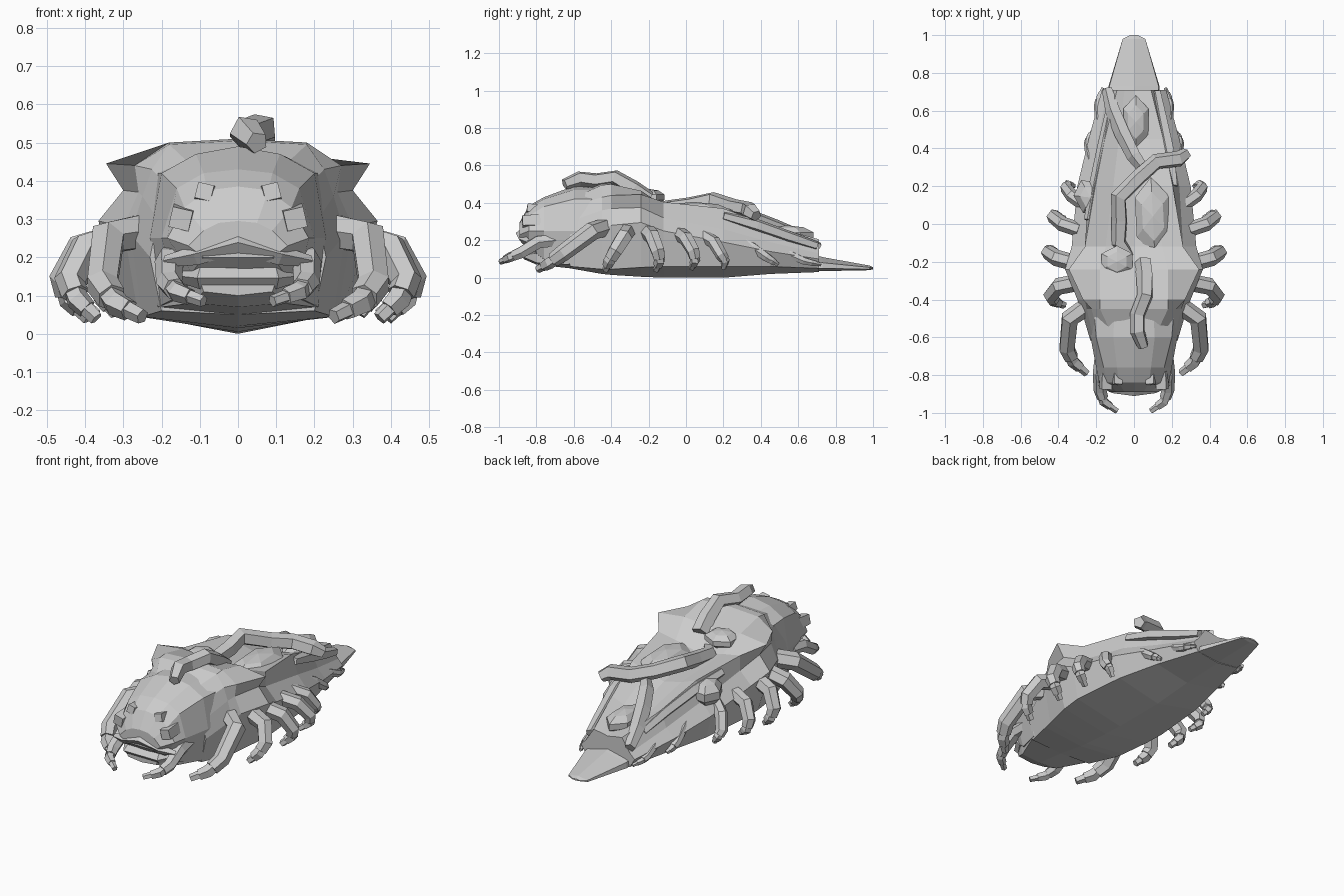
import bpy, bmesh
from mathutils import Vector, Matrix
from math import cos, sin, tau


def make(name, rings):
    """Skin a row of equal-length vertex rings into a closed flat-shaded mesh."""
    bm = bmesh.new()
    vs = [[bm.verts.new(p) for p in r] for r in rings]
    n = len(vs[0])
    for a, b in zip(vs, vs[1:]):
        for i in range(n):
            j = (i + 1) % n
            bm.faces.new((a[i], a[j], b[j], b[i]))
    bm.faces.new(vs[0])
    bm.faces.new(vs[-1])
    bmesh.ops.recalc_face_normals(bm, faces=bm.faces)
    me = bpy.data.meshes.new(name)
    bm.to_mesh(me)
    bm.free()
    ob = bpy.data.objects.new(name, me)
    bpy.context.collection.objects.link(ob)
    return ob


def loft(name, sections):
    """Each section: y, bottom z, (x, z)... , top z; mirrored across x."""
    rings = []
    for y, zb, *mid, zt in sections:
        half = [Vector((x, y, z)) for x, z in mid]
        rings.append([Vector((0, y, zb))] + half + [Vector((0, y, zt))]
                     + [Vector((-p.x, p.y, p.z)) for p in reversed(half)])
    return make(name, rings)


def tube(name, pts, radii, sides=6, phase=0.0):
    """Tapered faceted tube along a path; phase turns the cross-section."""
    pts = [Vector(p) for p in pts]
    rings, side, last = [], None, None
    for i, p in enumerate(pts):
        t = (pts[min(i + 1, len(pts) - 1)] - pts[max(i - 1, 0)]).normalized()
        if side is None:
            side = t.cross(Vector((0, 0.1, 1))).normalized()
        else:
            side = last.rotation_difference(t) @ side
        last = t
        up = side.cross(t)
        angles = [tau * (k + phase) / sides for k in range(sides)]
        rings.append([p + radii[i] * (side * cos(a) + up * sin(a)) for a in angles])
    return make(name, rings)


def blob(name, loc, size, turn=0.0):
    """Faceted lump from a coarse sphere."""
    bm = bmesh.new()
    bmesh.ops.create_uvsphere(bm, u_segments=6, v_segments=5, radius=1)
    me = bpy.data.meshes.new(name)
    bm.to_mesh(me)
    bm.free()
    me.transform(Matrix.Translation(loc) @ Matrix.Rotation(turn, 4, 'Z') @ Matrix.Diagonal((*size, 1)))
    bpy.context.collection.objects.link(bpy.data.objects.new(name, me))


# body: belly, flared lower plate, notch, upper plate ridge and sunken back
loft("body_shell", [
    (-.62, .05, (.20, .06), (.23, .20), (.21, .30), (.18, .38), (.10, .42), .43),
    (-.45, .02, (.25, .045), (.28, .26), (.25, .36), (.225, .43), (.18, .495), .505),
    (-.40, .015, (.26, .045), (.30, .28), (.26, .37), (.27, .44), (.18, .50), .51),
    (-.24, .005, (.29, .055), (.365, .295), (.30, .375), (.345, .445), (.18, .465), .45),
    (-.12, .0, (.30, .06), (.33, .25), (.26, .32), (.26, .405), (.15, .385), .35),
    (.20, .0, (.27, .06), (.30, .19), (.24, .26), (.205, .37), (.11, .335), .31),
    (.45, .02, (.21, .06), (.24, .14), (.19, .19), (.155, .28), (.08, .25), .23),
    (.71, .03, (.14, .05), (.17, .10), (.14, .13), (.09, .205), (.05, .20), .19)])

# flat tail plate
loft("tail_plate", [
    (.66, .035, (.135, .05), (.13, .09), .13),
    (.73, .035, (.135, .05), (.13, .08), .11),
    (.98, .04, (.06, .045), (.06, .055), .065),
    (1.0, .045, (.02, .047), (.02, .052), .055)])

# head
loft("head", [
    (-.42, .05, (.22, .07), (.25, .25), (.215, .42), (.10, .47), .48),
    (-.60, .05, (.21, .07), (.23, .25), (.20, .42), (.11, .47), .49),
    (-.76, .08, (.15, .10), (.20, .25), (.16, .38), (.09, .42), .43),
    (-.84, .15, (.12, .16), (.185, .25), (.14, .33), (.08, .375), .385),
    (-.89, .20, (.09, .20), (.13, .23), (.09, .27), (.05, .29), .295)])

# mouth: arched upper lip and lower jaw
tube("upper_lip", [(-.19, -.84, .19), (-.11, -.87, .205), (0, -.885, .235), (.11, -.87, .205), (.19, -.84, .19)],
     [.015, .026, .026, .026, .015], 4)
tube("lower_lip", [(-.14, -.80, .15), (-.10, -.86, .145), (.10, -.86, .145), (.14, -.80, .15)],
     [.02, .028, .028, .02], 4)
loft("jaw", [
    (-.62, .05, (.20, .07), (.20, .12), .13),
    (-.80, .07, (.12, .08), (.13, .13), .13),
    (-.87, .10, (.09, .11), (.10, .14), .14)])

# legs: hip, knee, shin, ankle, toe tip, thickness
LEGS = [
    ((.17, -.70, .20), (.18, -.79, .19), (.18, -.88, .135), (.16, -.94, .11), (.09, -.99, .085), .038),
    ((.24, -.43, .27), (.34, -.50, .25), (.355, -.66, .13), (.32, -.73, .08), (.25, -.79, .045), .050),
    ((.30, -.31, .25), (.40, -.33, .22), (.44, -.38, .14), (.42, -.41, .09), (.37, -.43, .04), .046),
    ((.30, -.21, .25), (.41, -.18, .22), (.455, -.15, .14), (.44, -.14, .09), (.39, -.16, .04), .044),
    ((.29, -.03, .23), (.38, .00, .21), (.43, .04, .14), (.42, .05, .09), (.37, .03, .05), .040),
    ((.26, .10, .22), (.33, .15, .19), (.36, .19, .12), (.35, .21, .09), (.32, .20, .05), .036),
    ((.21, .28, .20), (.23, .36, .16), (.24, .43, .11), (.235, .46, .09), (.22, .49, .07), .028),
    ((.16, .48, .14), (.185, .56, .12), (.19, .63, .09), (.185, .67, .08), (.165, .72, .07), .024)]
for i, (hip, knee, shin, ankle, tip, r) in enumerate(LEGS):
    for s, label in ((1, "right"), (-1, "left")):
        a, b, c, d, e = [Vector((p[0] * s, p[1], p[2])) for p in (hip, knee, shin, ankle, tip)]
        tube(f"leg_{i + 1}_{label}", [a, b, c, c.lerp(d, .7)], [r, r, r * .9, r * .8], 6)
        tube(f"foot_{i + 1}_{label}", [c.lerp(d, .5), d, d.lerp(e, .5)], [r * .65, r * .7, r * .6], 5)
        tube(f"toe_{i + 1}_{label}", [d.lerp(e, .4), e], [r * .48, r * .42], 5)

# four tilted square eyes
for s, label in ((1, "right"), (-1, "left")):
    tube(f"upper_eye_{label}", [(.085 * s, -.78, .36), (.088 * s, -.85, .372)], [.036, .03], 4, .5 - .15 * s)
    tube(f"lower_eye_{label}", [(.145 * s, -.78, .305), (.15 * s, -.875, .30)], [.042, .038], 4, .5 - .15 * s)

# roots winding over the back
tube("head_root", [(.05, -.20, .42), (.06, -.28, .475), (.06, -.38, .535), (.02, -.48, .52), (.02, -.57, .53),
                   (.05, -.65, .50)], [.048, .048, .044, .042, .042, .03], 5)
tube("middle_root", [(.28, .375, .33), (.24, .345, .355), (.12, .33, .365), (.03, .25, .38), (-.08, .14, .415),
                     (-.075, .02, .39), (-.08, -.10, .375), (-.01, -.19, .36)],
     [.032, .044, .044, .044, .046, .044, .042, .03], 5)
tube("rear_root", [(-.14, .71, .16), (-.11, .60, .22), (-.06, .48, .27), (.00, .36, .32), (.06, .28, .33)],
     [.03, .042, .044, .04, .03], 5)
tube("right_root", [(.12, .70, .17), (.15, .55, .22), (.185, .38, .28), (.21, .20, .33)], [.025, .032, .035, .025], 5)
tube("left_root", [(-.13, .58, .20), (-.16, .42, .26), (-.20, .22, .32), (-.24, .02, .36)], [.025, .032, .035, .025], 5)

# lumps sitting in the back
blob("long_lump", (.10, .04, .34), (.11, .22, .065), .05)
blob("left_lump", (-.23, .14, .295), (.09, .11, .07), .5)
blob("front_lump", (-.09, -.20, .43), (.10, .09, .045))
blob("tail_lump", (.01, .54, .225), (.08, .15, .055))
